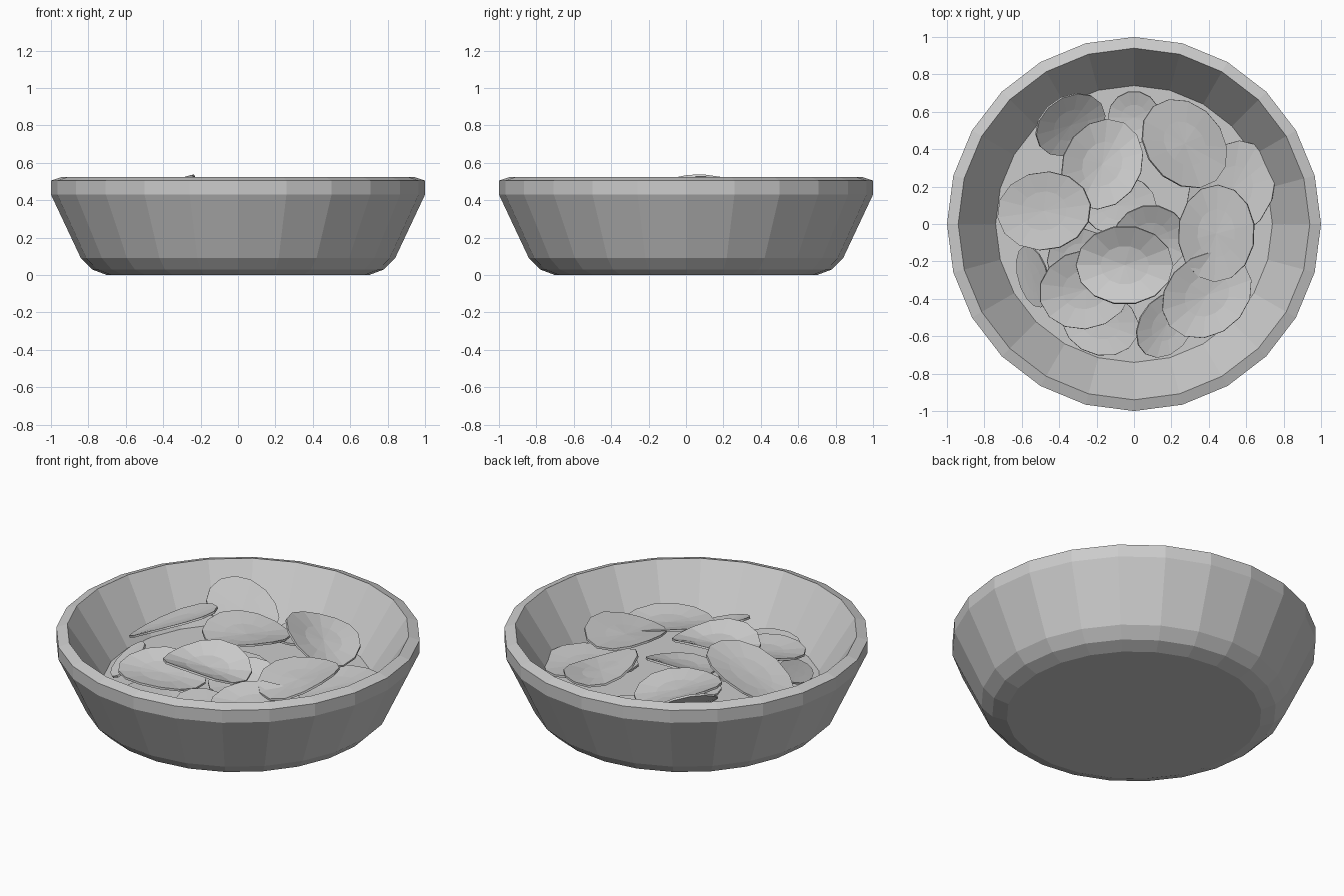
import bpy, bmesh, math

cube = bpy.data.objects.get("Cube")
if cube:
    bpy.data.objects.remove(cube)

grey = bpy.data.materials.new("plain_grey")
grey.use_nodes = True
colour = (0.6, 0.6, 0.6, 1)
grey.diffuse_color = colour
grey.node_tree.nodes["Principled BSDF"].inputs["Base Color"].default_value = colour


def finish(name, bm):
    bmesh.ops.recalc_face_normals(bm, faces=bm.faces)
    mesh = bpy.data.meshes.new(name)
    bm.to_mesh(mesh)
    bm.free()
    mesh.materials.append(grey)
    obj = bpy.data.objects.new(name, mesh)
    bpy.context.collection.objects.link(obj)
    return obj


def ring(bm, point, sides):
    return [bm.verts.new(point(2 * math.pi * i / sides)) for i in range(sides)]


def bridge(bm, a, b):
    for i in range(len(a)):
        j = (i + 1) % len(a)
        bm.faces.new((a[i], a[j], b[j], b[i]))


# Bowl: closed lathe from the underside, over the rim, to the inner floor
bm = bmesh.new()
profile = [(0.70, 0), (0.78, 0.03), (0.84, 0.09), (1, 0.43), (1, 0.505),
           (0.94, 0.525), (0.74, 0.22)]
rings = [ring(bm, lambda t, r=r, z=z: (r * math.sin(t), r * math.cos(t), z), 24)
         for r, z in profile]
for a, b in zip(rings, rings[1:]):
    bridge(bm, a, b)
bm.faces.new(rings[0])
bm.faces.new(rings[-1])
finish("bowl", bm)


# Chip: thin oval sheet, tilted by two slopes and curled up across its fold axis
def chip(name, x, y, z, length, width, yaw, slope_x, slope_y, curl=1.0):
    bm = bmesh.new()
    sides = 14
    ca, sa = math.cos(math.radians(yaw)), math.sin(math.radians(yaw))

    def place(u, v):
        dx, dy = u * ca - v * sa, u * sa + v * ca
        return (x + dx, y + dy, z + slope_x * dx + slope_y * dy + curl * v * v)

    loops = [ring(bm, lambda t, f=f: place(f * length * math.cos(t), f * width * math.sin(t)), sides)
             for f in (0.5, 1)]
    bridge(bm, loops[0], loops[1])
    centre = bm.verts.new(place(0, 0))
    for i in range(sides):
        bm.faces.new((centre, loops[0][i], loops[0][(i + 1) % sides]))
    obj = finish(name, bm)
    solid = obj.modifiers.new("thickness", "SOLIDIFY")
    solid.thickness = 0.012
    solid.offset = 0


# Upper layer
chip("chip_front_top", -0.05, -0.22, 0.37, 0.26, 0.21, 0, -0.05, 0.02, 1.6)
chip("chip_side_top", 0.44, -0.05, 0.36, 0.26, 0.205, 88, 0.08, 0.08, 1.2)
chip("chip_high", -0.48, 0.07, 0.415, 0.25, 0.21, 8, 0.47, 0, 0.6)
chip("chip_back_top", 0.27, 0.43, 0.37, 0.26, 0.205, -50, -0.3, -0.06, 1.2)

# Middle layer
chip("chip_centre", -0.17, 0.32, 0.33, 0.25, 0.21, 62, -0.1, -0.05)
chip("chip_back_leaning", -0.34, 0.53, 0.36, 0.2, 0.15, 35, -0.6, 0.4)
chip("chip_right_edge", 0.52, 0.18, 0.25, 0.28, 0.22, 60, 0.05, 0.05, 0.5)
chip("chip_front_side", 0.39, -0.38, 0.32, 0.26, 0.21, 40, -0.05, 0.05, 0.8)
chip("chip_front_mid", -0.26, -0.35, 0.33, 0.25, 0.21, 15, -0.1, 0.08, 0.8)
chip("chip_left_leaning", -0.54, -0.28, 0.31, 0.17, 0.08, 105, 0.5, 0.3)

# Lower layer
chip("chip_back_low", 0.0, 0.57, 0.28, 0.14, 0.14, 0, 0.0, 0.1)
chip("chip_front_low", 0.17, -0.54, 0.3, 0.19, 0.14, 55, -0.35, 0.05)
chip("chip_front_flat", -0.18, -0.53, 0.28, 0.21, 0.17, -20, 0, 0, 0.6)
chip("chip_middle_low", 0.09, -0.08, 0.26, 0.2, 0.18, 0, 0, 0.25)
chip("chip_left_low", -0.3, -0.18, 0.26, 0.17, 0.15, 30, -0.1, 0.05)
chip("chip_base", -0.08, 0.1, 0.25, 0.2, 0.16, 0, 0, 0, 0.4)
